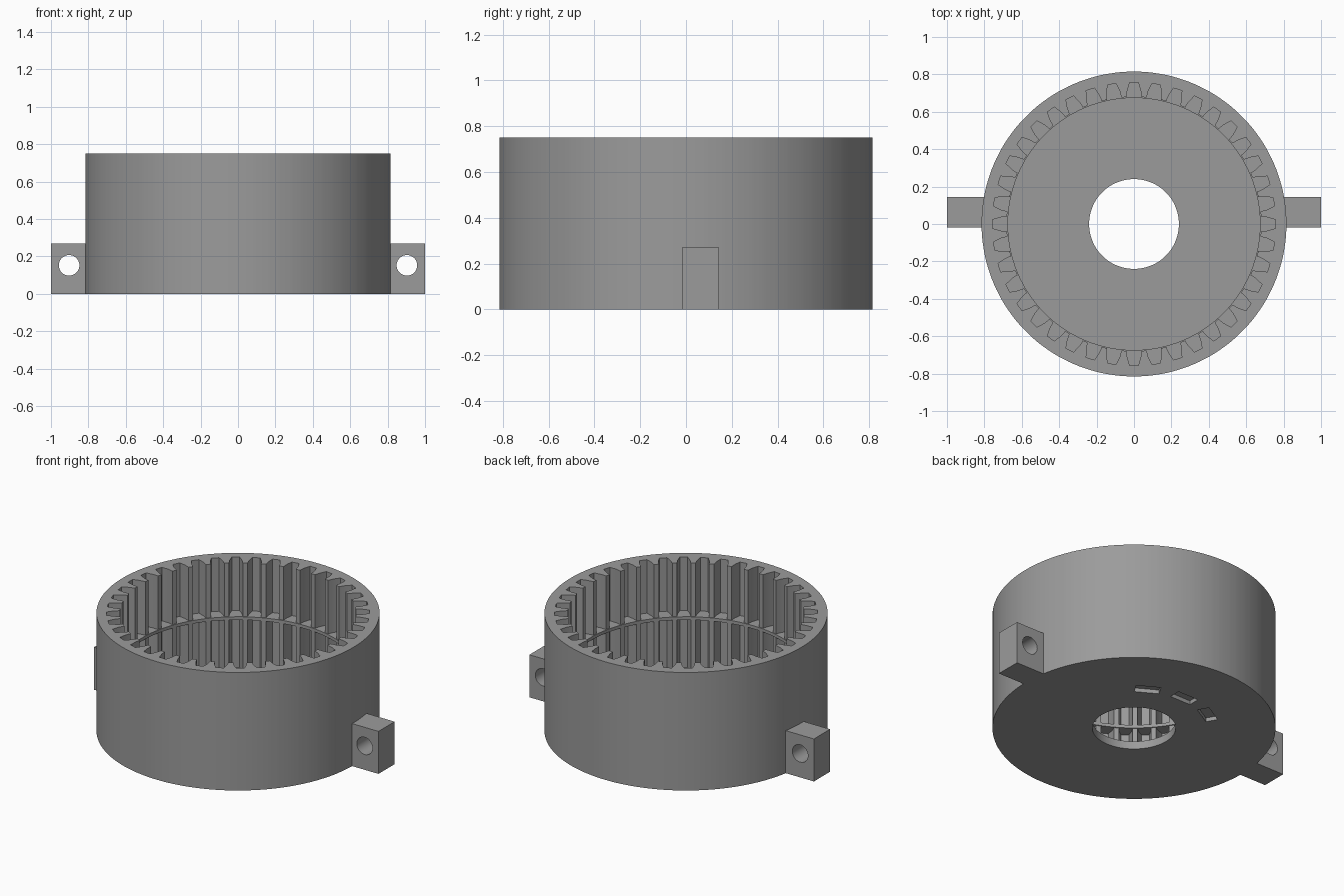
import bpy, bmesh, math
from mathutils import Matrix

if "Cube" in bpy.data.objects:
    bpy.data.objects.remove(bpy.data.objects["Cube"])

TEETH = 40
PITCH = 2 * math.pi / TEETH
# half of one tooth gap: (angle from gap centre, radius)
FLANK = [(0.058, 0.68), (0.050, 0.715), (0.030, 0.757)]
GAP = [(-a, r) for a, r in FLANK] + [(a, r) for a, r in reversed(FLANK)]

grey = bpy.data.materials.new("grey plastic")
grey.diffuse_color = (0.33, 0.33, 0.33, 1)
grey.use_nodes = True
grey.node_tree.nodes["Principled BSDF"].inputs["Base Color"].default_value = grey.diffuse_color


def finish(name, bm):
    bmesh.ops.recalc_face_normals(bm, faces=bm.faces)
    me = bpy.data.meshes.new(name)
    bm.to_mesh(me)
    bm.free()
    ob = bpy.data.objects.new(name, me)
    me.materials.append(grey)
    bpy.context.collection.objects.link(ob)
    return ob


def box(name, centre, size, turn=0):
    bm = bmesh.new()
    mat = (Matrix.Rotation(turn, 4, 'Z') @ Matrix.Translation(centre)
           @ Matrix.Diagonal((*size, 1)))
    bmesh.ops.create_cube(bm, size=1, matrix=mat)
    return finish(name, bm)


def cut(ob, cutter):
    mod = ob.modifiers.new("cut", 'BOOLEAN')
    mod.operation = 'DIFFERENCE'
    mod.solver = 'EXACT'
    mod.object = cutter
    bpy.context.view_layer.objects.active = ob
    bpy.ops.object.modifier_apply(modifier=mod.name)
    bpy.data.objects.remove(cutter)


def smooth(ob):
    bpy.ops.object.select_all(action='DESELECT')
    ob.select_set(True)
    bpy.context.view_layer.objects.active = ob
    bpy.ops.object.shade_smooth_by_angle(angle=math.radians(25))


# housing: closed sequence of loops, radius None means toothed outline
LOOPS = [(0.815, 0), (0.815, 0.75),            # outer wall
         (None, 0.75), (None, 0.41),           # upper teeth
         (0.674, 0.41), (0.674, 0.39),         # thin middle ring
         (None, 0.39), (None, 0.05),           # lower teeth
         (0.24, 0.05), (0.24, 0)]              # floor and centre hole
bm = bmesh.new()
rings = []
for radius, z in LOOPS:
    ring = []
    for t in range(TEETH):
        for a, r in GAP:
            ang = t * PITCH + a
            rr = radius or r
            ring.append(bm.verts.new((rr * math.cos(ang), rr * math.sin(ang), z)))
    rings.append(ring)
for i, lower in enumerate(rings):
    upper = rings[(i + 1) % len(rings)]
    n = len(lower)
    for j in range(n):
        k = (j + 1) % n
        bm.faces.new((lower[j], lower[k], upper[k], upper[j]))
housing = finish("ring_gear_housing", bm)

# three shallow pockets in the underside
for deg in (60, 90, 120):
    cut(housing, box("pocket_cutter", (0.45, 0, 0), (0.072, 0.145, 0.05),
                     math.radians(deg)))
smooth(housing)

# side mounting tabs with a bolt hole
for side, name in ((1, "right_tab"), (-1, "left_tab")):
    tab = box(name, (side * 0.885, 0.063, 0.135), (0.23, 0.162, 0.27))
    bm = bmesh.new()
    bmesh.ops.create_cone(bm, cap_ends=True, segments=40, radius1=0.055,
                          radius2=0.055, depth=0.6,
                          matrix=Matrix.Translation((side * 0.903, 0.063, 0.152))
                          @ Matrix.Rotation(math.pi / 2, 4, 'X'))
    cut(tab, finish("bolt_hole_cutter", bm))
    smooth(tab)
